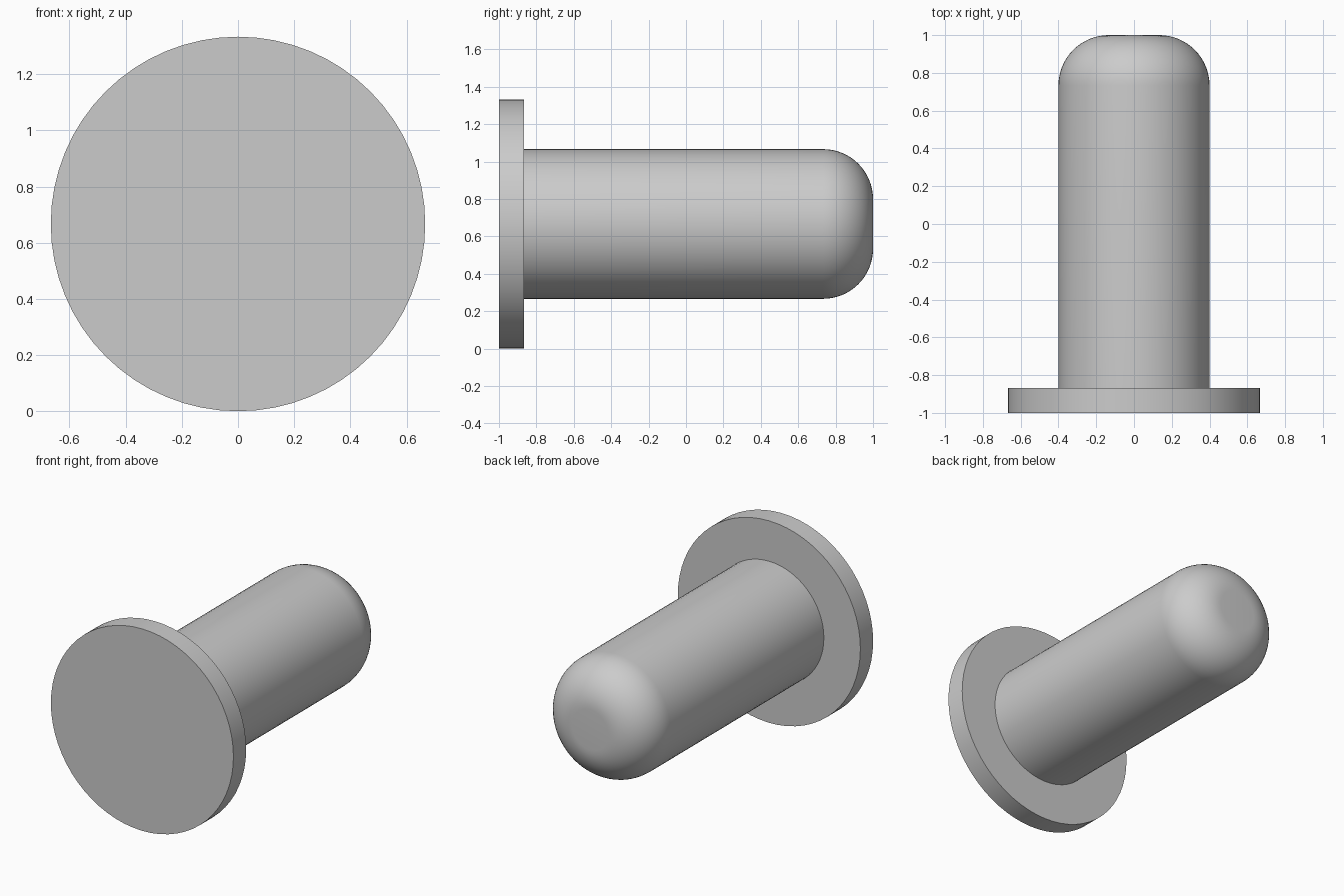
import bpy, math
import bmesh

default = bpy.data.objects.get("Cube")
if default:
    bpy.data.objects.remove(default, do_unlink=True)

SEGMENTS = 64
AXIS_Z = 2 / 3          # height of the pin's axis
FLANGE_R, SHAFT_R, FILLET = 2 / 3, 0.4, 0.267
FRONT, SHOULDER, BACK = -1.0, -0.867, 1.0

# Single plain grey
grey = bpy.data.materials.new("plain grey")
grey.use_nodes = True
colour = (0.6, 0.6, 0.6, 1)
grey.diffuse_color = colour
grey.node_tree.nodes["Principled BSDF"].inputs["Base Color"].default_value = colour


def lathe(name, profile):
    """Spin (radius, y) rings around the y axis and cap both ends."""
    bm = bmesh.new()
    rings = []
    for r, y in profile:
        angles = [math.tau * i / SEGMENTS for i in range(SEGMENTS)]
        rings.append([bm.verts.new((r * math.sin(a), y, AXIS_Z + r * math.cos(a)))
                      for a in angles])
    for low, high in zip(rings, rings[1:]):
        for i in range(SEGMENTS):
            j = (i + 1) % SEGMENTS
            bm.faces.new((low[i], low[j], high[j], high[i]))
    bm.faces.new(rings[0])
    bm.faces.new(rings[-1])
    bmesh.ops.recalc_face_normals(bm, faces=bm.faces)
    mesh = bpy.data.meshes.new(name)
    bm.to_mesh(mesh)
    bm.free()
    mesh.materials.append(grey)
    obj = bpy.data.objects.new(name, mesh)
    bpy.context.collection.objects.link(obj)
    bpy.ops.object.select_all(action="DESELECT")
    obj.select_set(True)
    bpy.context.view_layer.objects.active = obj
    bpy.ops.object.shade_smooth_by_angle(angle=math.radians(30))
    return obj


# One continuous pin: wide flange, straight shaft, rounded end with a flat tip
steps = 16
rounded_end = [(SHAFT_R - FILLET + FILLET * math.cos(t), BACK - FILLET + FILLET * math.sin(t))
               for t in (math.pi / 2 * i / steps for i in range(steps + 1))]
lathe("flanged_pin", [(FLANGE_R, FRONT), (FLANGE_R, SHOULDER), (SHAFT_R, SHOULDER)] + rounded_end)
